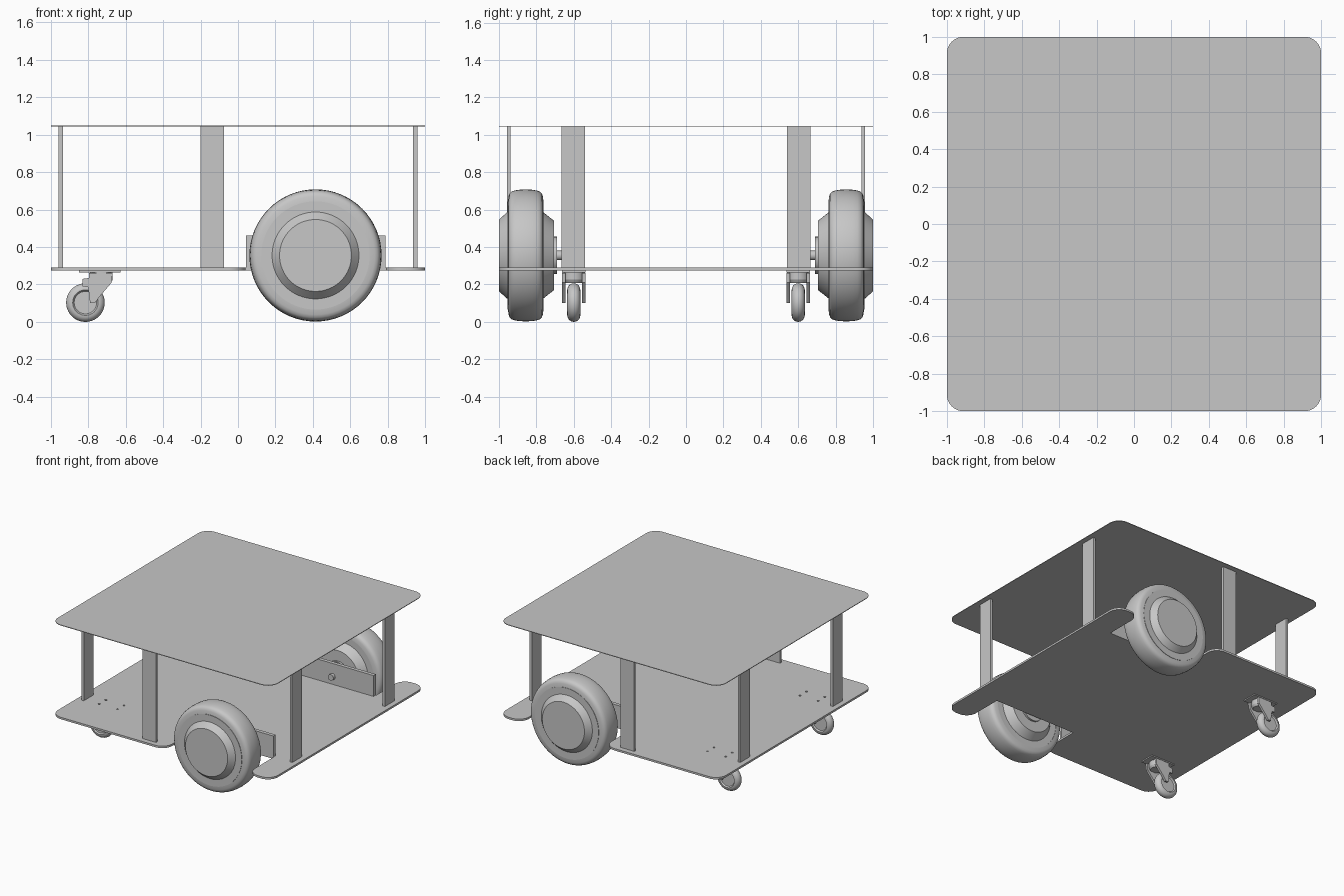
import bpy, bmesh, math
from mathutils import Matrix, Vector

if "Cube" in bpy.data.objects:
    bpy.data.objects.remove(bpy.data.objects["Cube"], do_unlink=True)

grey = bpy.data.materials.new("plain_grey")
grey.use_nodes = True
COLOUR = (0.57, 0.57, 0.57, 1)
grey.diffuse_color = COLOUR
grey.node_tree.nodes["Principled BSDF"].inputs["Base Color"].default_value = COLOUR


def finish(name, bm, smooth=False):
    """Turn a bmesh into a coloured, shaded object."""
    bmesh.ops.remove_doubles(bm, verts=bm.verts, dist=0.0002)
    bmesh.ops.recalc_face_normals(bm, faces=bm.faces)
    mesh = bpy.data.meshes.new(name)
    bm.to_mesh(mesh)
    bm.free()
    mesh.materials.clear()
    mesh.materials.append(grey)
    obj = bpy.data.objects.new(name, mesh)
    bpy.context.collection.objects.link(obj)
    if smooth:
        bpy.ops.object.select_all(action='DESELECT')
        obj.select_set(True)
        bpy.context.view_layer.objects.active = obj
        bpy.ops.object.shade_smooth_by_angle(angle=math.radians(30))
    return obj


def box(name, centre, size):
    bm = bmesh.new()
    bmesh.ops.create_cube(bm, size=1)
    bmesh.ops.scale(bm, vec=size, verts=bm.verts)
    bmesh.ops.translate(bm, vec=centre, verts=bm.verts)
    return finish(name, bm)


def lathe(name, profile, centre, axis='Y', side=1, steps=64):
    """Spin (offset, radius) points around an axis through centre."""
    bm = bmesh.new()
    along = Vector((0, side, 0)) if axis == 'Y' else Vector((0, 0, 1))
    verts = [bm.verts.new(along * t + Vector((r, 0, 0))) for t, r in profile]
    edges = [bm.edges.new(pair) for pair in zip(verts, verts[1:])]
    bmesh.ops.spin(bm, geom=verts + edges, cent=(0, 0, 0), axis=along,
                   angle=math.tau, steps=steps)
    bmesh.ops.translate(bm, vec=centre, verts=bm.verts)
    return finish(name, bm, True)


def rounded(corners, steps=10):
    """Outline from right-angled (x, y, radius) corners."""
    points = []
    for i, (x, y, r) in enumerate(corners):
        p = Vector((x, y))
        if r == 0:
            points.append(p)
            continue
        d1 = (Vector(corners[i - 1][:2]) - p).normalized()
        d2 = (Vector(corners[(i + 1) % len(corners)][:2]) - p).normalized()
        c = p + (d1 + d2) * r
        for k in range(steps + 1):
            a = math.pi / 2 * k / steps
            points.append(c - r * (d2 * math.cos(a) + d1 * math.sin(a)))
    return points


def circle(x, y, r, n=16):
    return [(x + r * math.cos(math.tau * k / n), y + r * math.sin(math.tau * k / n))
            for k in range(n)]


def plate(name, outlines, thickness, matrix, smooth=True):
    """Filled flat outline with holes, given a thickness."""
    curve = bpy.data.curves.new(name + "_outline", 'CURVE')
    curve.dimensions = '2D'
    curve.fill_mode = 'BOTH'
    curve.extrude = thickness / 2
    for outline in outlines:
        spline = curve.splines.new('POLY')
        spline.points.add(len(outline) - 1)
        for point, (x, y) in zip(spline.points, outline):
            point.co = (x, y, 0, 1)
        spline.use_cyclic_u = True
    temp = bpy.data.objects.new(name + "_temp", curve)
    bpy.context.collection.objects.link(temp)
    mesh = bpy.data.meshes.new_from_object(
        temp.evaluated_get(bpy.context.evaluated_depsgraph_get()))
    bm = bmesh.new()
    bm.from_mesh(mesh)
    bm.transform(matrix)
    bpy.data.objects.remove(temp)
    bpy.data.curves.remove(curve)
    bpy.data.meshes.remove(mesh)
    return finish(name, bm, smooth)


# Shared positions
R = 0.09
CASTER_Y = 0.6
WHEEL_X, WHEEL_Y, WHEEL_Z = 0.414, 0.857, 0.355
BASE_TOP, DECK_BOTTOM = 0.29, 1.043

# Top deck
square = [(-1, -1, R), (1, -1, R), (1, 1, R), (-1, 1, R)]
plate("top_deck", [rounded(square)], 0.005, Matrix.Translation((0, 0, 1.0455)))

# Base plate with wheel notches and caster bolt holes
front = [(-1, -1, R), (0.04, -1, R), (0.04, -0.665, 0),
         (0.79, -0.665, 0), (0.79, -1, R), (1, -1, R)]
back = [(x, -y, r) for x, y, r in reversed(front)]
holes = [circle(x, s * CASTER_Y + dy, 0.009)
         for s in (-1, 1) for x in (-0.81, -0.645) for dy in (-0.042, 0.042)]
plate("base_plate", [rounded(front + back)] + holes, 0.016,
      Matrix.Translation((0, 0, BASE_TOP - 0.008)))

# Profiles as (offset, radius)
tyre_half = [(0.095, 0.287), (0.092, 0.316), (0.086, 0.331), (0.076, 0.341),
             (0.06, 0.347), (0.035, 0.351), (0, 0.353)]
tyre = tyre_half + [(-t, r) for t, r in reversed(tyre_half[:-1])] + [tyre_half[0]]
hub = [(0.143, 0), (0.143, 0.192), (0.098, 0.232), (0.098, 0.289),
       (-0.092, 0.289), (-0.092, 0.232), (-0.152, 0.185), (-0.152, 0.1),
       (-0.168, 0.1), (-0.168, 0)]
axle = [(0, 0), (0, 0.025), (0.1, 0.025), (0.1, 0)]
caster_tyre = [(0.035 * math.sin(a), 0.068 + 0.035 * math.cos(a))
               for a in (math.pi * k / 12 - math.pi / 2 for k in range(13))]
caster_tyre = [(-0.025, 0), (-0.025, 0.06)] + caster_tyre + [(0.025, 0.06), (0.025, 0)]
swivel = [(0.208, 0), (0.208, 0.05), (0.225, 0.06), (0.266, 0.06), (0.266, 0)]
fork = [(-0.795, 0.262), (-0.795, 0.235), (-0.83, 0.23), (-0.83, 0.19),
        (-0.8, 0.185), (-0.79, 0.1), (-0.765, 0.1), (-0.735, 0.14),
        (-0.675, 0.21), (-0.67, 0.262)]
upright = Matrix.Rotation(math.pi / 2, 4, 'X')

for side, label in ((-1, "front"), (1, "back")):
    # Drive wheel, axle and mounting bracket
    centre = (WHEEL_X, side * WHEEL_Y, WHEEL_Z)
    lathe(label + "_tyre", tyre, centre, side=side)
    lathe(label + "_hub", hub, centre, side=side)
    lathe(label + "_axle", axle, (WHEEL_X, side * 0.61, WHEEL_Z), side=side, steps=24)
    box(label + "_bracket", (WHEEL_X, side * 0.65, 0.368), (0.745, 0.03, 0.187))

    # Caster: mounting plate, swivel, fork and wheel
    y = side * CASTER_Y
    box(label + "_caster_mount", (-0.738, y, 0.27), (0.22, 0.125, 0.01))
    lathe(label + "_caster_swivel", swivel, (-0.73, y, 0), axis='Z', steps=32)
    lathe(label + "_caster_wheel", caster_tyre, (-0.815, y, 0.103), steps=40)
    for leg, name in ((-1, "outer"), (1, "inner")):
        plate(label + "_caster_fork_" + name, [fork], 0.018,
              Matrix.Translation((0, y + leg * 0.053, 0)) @ upright)

    # Deck posts
    height = DECK_BOTTOM - BASE_TOP
    z = BASE_TOP + height / 2
    box(label + "_middle_post", (-0.137, side * 0.947, z), (0.125, 0.02, height))
    for x, name in ((-0.947, "right"), (0.947, "left")):
        box(label + "_" + name + "_post", (x, side * 0.602, z), (0.022, 0.125, height))
